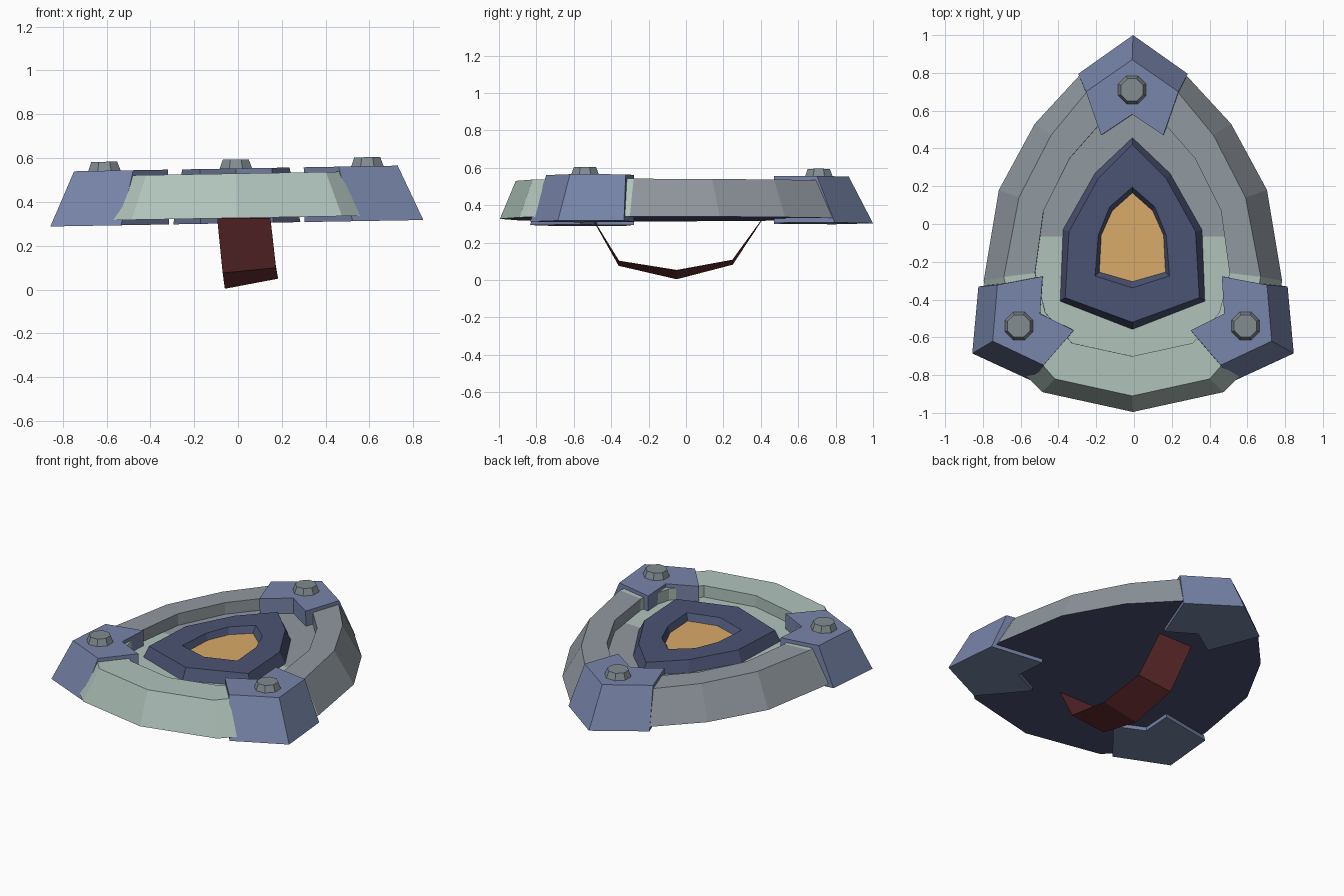
import bpy, bmesh, math
from mathutils import Matrix, Vector

if "Cube" in bpy.data.objects:
    bpy.data.objects.remove(bpy.data.objects["Cube"])


def material(name, r, g, b):
    lin = [((c / 255 + 0.055) / 1.055) ** 2.4 for c in (r, g, b)]
    m = bpy.data.materials.new(name)
    m.diffuse_color = (*lin, 1)
    m.use_nodes = True
    m.node_tree.nodes["Principled BSDF"].inputs["Base Color"].default_value = m.diffuse_color
    return m


GREEN = material("pale_green", 176, 195, 187)
GREY = material("steel_grey", 145, 153, 160)
BLUE = material("slate_blue", 120, 133, 170)
NAVY = material("dark_navy", 75, 83, 115)
GOLD = material("amber", 217, 170, 105)
RED = material("strap_red", 112, 50, 53)
BOLT = material("bolt_grey", 130, 140, 145)

# the whole shield leans slightly to one side
TILT = Matrix.Rotation(math.radians(-1), 4, 'Y')


def mirrored(half):
    """Close a right-half outline (first and last point on x = 0)."""
    return half + [(-x, y) for x, y in reversed(half[1:-1])]


def loft(name, loops, mats, rule=None, cap_start=True, cap_end=True,
         matrix=Matrix(), cut_y=None):
    """Skin a list of (outline, z) loops, capping the ends if wanted."""
    bm = bmesh.new()
    rings = [[bm.verts.new((x, y, z)) for x, y in pts] for pts, z in loops]
    n = len(rings[0])
    for a, b in zip(rings, rings[1:]):
        for i in range(n):
            j = (i + 1) % n
            bm.faces.new((a[i], a[j], b[j], b[i]))
    if cap_start:
        bm.faces.new(rings[0])
    if cap_end:
        bm.faces.new(rings[-1])
    if len(rings) > 1:
        bmesh.ops.recalc_face_normals(bm, faces=bm.faces)
    else:
        bm.normal_update()
        for f in bm.faces:
            if f.normal.z < 0:
                f.normal_flip()
    if cut_y is not None:
        bmesh.ops.bisect_plane(bm, geom=bm.verts[:] + bm.edges[:] + bm.faces[:],
                               plane_co=(0, cut_y, 0), plane_no=(0, 1, 0))
    bm.normal_update()
    if rule:
        for f in bm.faces:
            f.material_index = rule(f.calc_center_median(), f.normal)
    bm.transform(TILT @ matrix)
    me = bpy.data.meshes.new(name)
    bm.to_mesh(me)
    bm.free()
    for m in mats:
        me.materials.append(m)
    ob = bpy.data.objects.new(name, me)
    bpy.context.collection.objects.link(ob)
    return ob


# shield rim with dark back, stepped down to the floor
outer_low = mirrored([(0, .96), (.28, .79), (.52, .53), (.71, .18), (.79, -.30),
                      (.73, -.64), (.48, -.89), (0, -.995)])
outer_top = mirrored([(0, .86), (.24, .70), (.43, .47), (.60, .14), (.68, -.28),
                      (.62, -.58), (.41, -.82), (0, -.91)])
inner = mirrored([(0, .60), (.18, .52), (.33, .35), (.47, .07), (.515, -.26),
                  (.46, -.47), (.32, -.63), (0, -.70)])


def rim_colour(c, n):
    if n.z < -0.9:
        return 2
    return 0 if c.y < -0.2 else 1


loft("shield_rim", [(outer_low, .327), (outer_top, .53), (inner, .53), (inner, .455)],
     [GREEN, GREY, NAVY], rim_colour, cap_end=False)

# recessed floor, two-tone across the middle
loft("shield_floor", [(inner, .455)], [GREEN, GREY],
     lambda c, n: 0 if c.y < -.065 else 1, cap_end=False, cut_y=-.065)

# central emblem with sunken amber inlay
loft("emblem", [
    (mirrored([(0, .46), (.20, .27), (.37, -.03), (.385, -.41), (0, -.56)]), .45),
    (mirrored([(0, .42), (.18, .24), (.335, -.04), (.355, -.39), (0, -.52)]), .525),
    (mirrored([(0, .195), (.12, .09), (.18, -.06), (.197, -.275), (0, -.338)]), .525),
    (mirrored([(0, .165), (.107, .07), (.165, -.06), (.175, -.255), (0, -.305)]), .485)],
    [NAVY, GOLD],
    lambda c, n: 1 if n.z > .9 and abs(c.z - .485) < .005 else 0)

# three clamps with bolts, drawn around the bolt centre
clamp_low = mirrored([(0, .29), (.29, .085), (.165, -.24), (0, -.13)])
clamp_top = mirrored([(0, .16), (.245, -.01), (.165, -.24), (0, -.13)])


def octagon(r):
    return [(r * math.cos(math.pi * (k + .5) / 4), r * math.sin(math.pi * (k + .5) / 4))
            for k in range(8)]


for label, x, y, turn in (("back", 0, .71, 0), ("right", .60, -.54, -120),
                          ("left", -.60, -.54, 120)):
    m = Matrix.Translation((x, y, 0)) @ Matrix.Rotation(math.radians(turn), 4, 'Z')
    loft(label + "_clamp", [(clamp_low, .303), (clamp_top, .553)], [BLUE], matrix=m)
    loft(label + "_bolt", [(octagon(.083), .545), (octagon(.064), .594)], [BOLT],
         matrix=Matrix.Translation((x, y, 0)))

# twisted arm strap under the shield: y, left x, left z, right z
bm = bmesh.new()
rows = [(-.50, -.095, .325, .325), (-.36, -.07, .076, .10), (-.05, -.06, .004, .05),
        (.25, -.07, .082, .105), (.41, -.095, .325, .325)]
pairs = [(bm.verts.new((x, y, zl)), bm.verts.new((x + .243, y, zr)))
         for y, x, zl, zr in rows]
for (a, b), (c, d) in zip(pairs, pairs[1:]):
    bm.faces.new((a, c, d, b))
me = bpy.data.meshes.new("arm_strap")
bm.to_mesh(me)
bm.free()
me.materials.append(RED)
strap = bpy.data.objects.new("arm_strap", me)
bpy.context.collection.objects.link(strap)
thick = strap.modifiers.new("thickness", 'SOLIDIFY')
thick.thickness = 0.004
thick.offset = 1 if me.polygons[1].normal.z > 0 else -1
